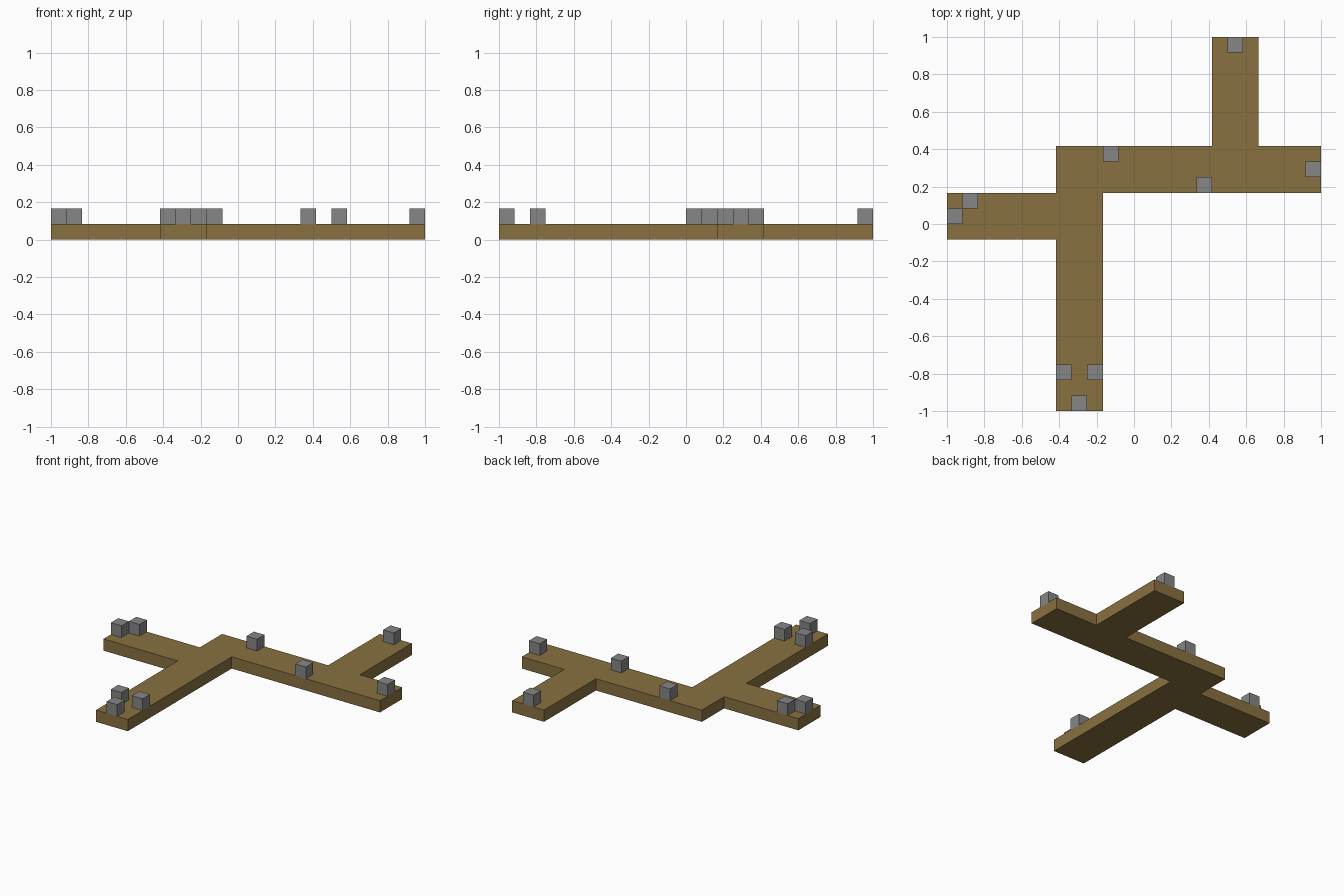
import bpy
import bmesh

U = 1 / 12  # grid cell size

cube = bpy.data.objects.get("Cube")
if cube:
    bpy.data.objects.remove(cube, do_unlink=True)


def material(name, rgb):
    mat = bpy.data.materials.new(name)
    mat.use_nodes = True
    color = (*rgb, 1)
    mat.diffuse_color = color
    mat.node_tree.nodes["Principled BSDF"].inputs["Base Color"].default_value = color
    return mat


def prism(name, outline, z0, z1, mat):
    """Extrude a flat outline, given in grid cells, from z0 to z1."""
    bm = bmesh.new()
    base = bm.faces.new([bm.verts.new((x * U, y * U, z0 * U)) for x, y in outline])
    top = bmesh.ops.extrude_face_region(bm, geom=[base])
    verts = [v for v in top["geom"] if isinstance(v, bmesh.types.BMVert)]
    bmesh.ops.translate(bm, verts=verts, vec=(0, 0, (z1 - z0) * U))
    bmesh.ops.recalc_face_normals(bm, faces=bm.faces)
    mesh = bpy.data.meshes.new(name)
    bm.to_mesh(mesh)
    bm.free()
    mesh.materials.append(mat)
    obj = bpy.data.objects.new(name, mesh)
    bpy.context.collection.objects.link(obj)
    return obj


brown = material("earth brown", (0.25, 0.165, 0.052))
grey = material("stone grey", (0.24, 0.24, 0.24))

# Branching path slab
path = [(-12, -1), (-5, -1), (-5, -12), (-2, -12), (-2, 2), (12, 2), (12, 5),
        (8, 5), (8, 12), (5, 12), (5, 5), (-5, 5), (-5, 2), (-12, 2)]
prism("path_floor", path, 0, 1, brown)

# Stone blocks, by the cell each one stands on
blocks = {
    "left_arm": [(-12, 0), (-11, 1)],
    "front_arm": [(-5, -10), (-3, -10), (-4, -12)],
    "middle": [(-2, 4), (4, 2)],
    "right_arm": [(11, 3)],
    "back_arm": [(6, 11)],
}
for place, cells in blocks.items():
    for i, (x, y) in enumerate(cells, 1):
        square = [(x, y), (x + 1, y), (x + 1, y + 1), (x, y + 1)]
        prism(f"{place}_block_{i}", square, 1, 2, grey)
